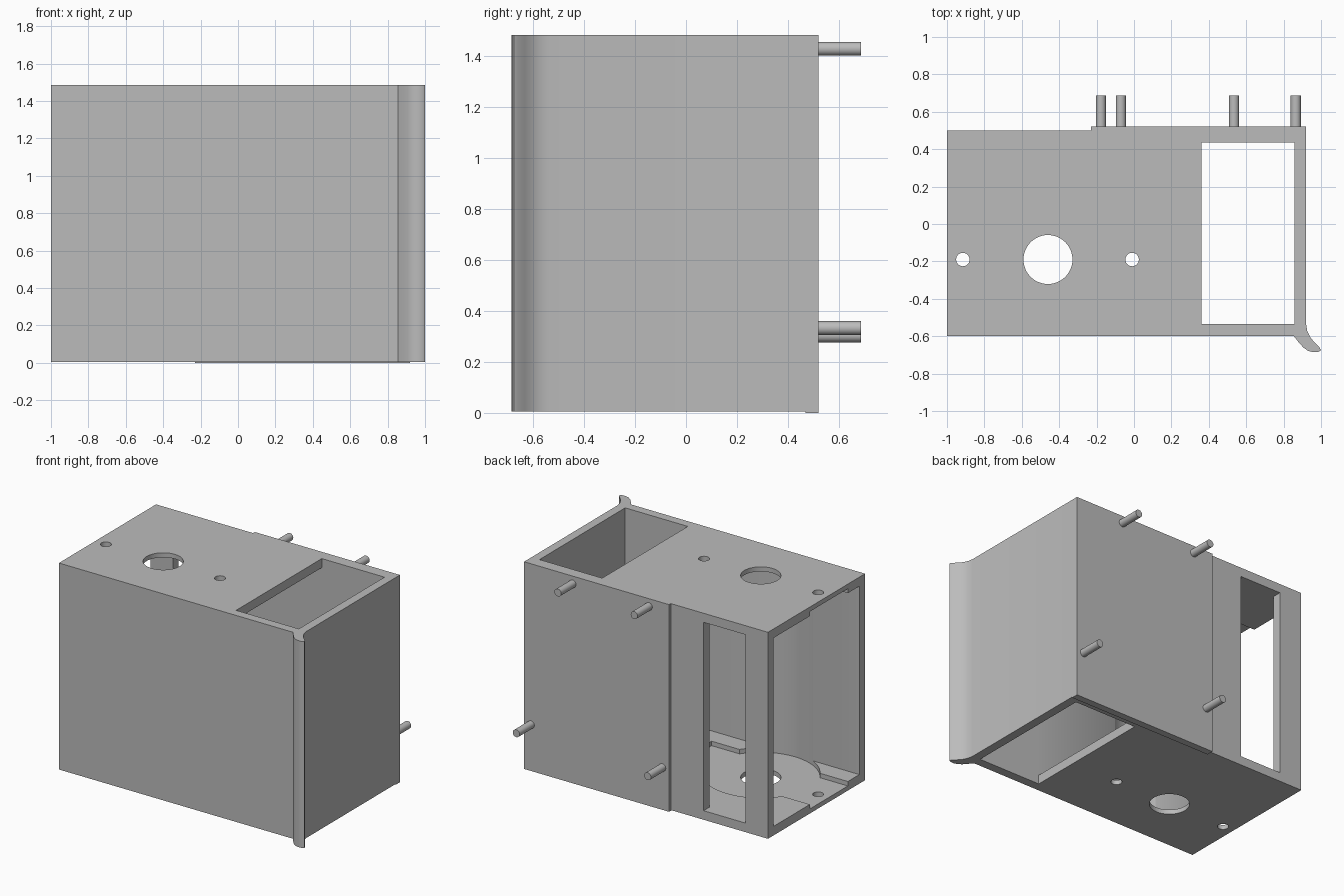
import bpy, bmesh, math
from mathutils import Matrix, Vector

cube = bpy.data.objects.get("Cube")
if cube:
    bpy.data.objects.remove(cube, do_unlink=True)

grey = bpy.data.materials.new("plain_grey")
grey.use_nodes = True
GREY = (0.5, 0.5, 0.5, 1)
grey.diffuse_color = GREY
grey.node_tree.nodes["Principled BSDF"].inputs["Base Color"].default_value = GREY

TOP = 1.485
BOTTOM = 0.005
AXIS = Vector((-0.46, -0.19))      # centre of the round mount


def finish(name, bm):
    bmesh.ops.recalc_face_normals(bm, faces=bm.faces)
    mesh = bpy.data.meshes.new(name)
    bm.to_mesh(mesh)
    bm.free()
    mesh.materials.append(grey)
    obj = bpy.data.objects.new(name, mesh)
    bpy.context.collection.objects.link(obj)
    return obj


def prism(name, outline, z0, z1):
    bm = bmesh.new()
    face = bm.faces.new([bm.verts.new((x, y, z0)) for x, y in outline])
    grown = bmesh.ops.extrude_face_region(bm, geom=[face])
    verts = [v for v in grown["geom"] if isinstance(v, bmesh.types.BMVert)]
    bmesh.ops.translate(bm, verts=verts, vec=(0, 0, z1 - z0))
    return finish(name, bm)


def box(name, x0, x1, y0, y1, z0, z1):
    return prism(name, [(x0, y0), (x1, y0), (x1, y1), (x0, y1)], z0, z1)


def disc(name, x, y, r, z0, z1, n=48):
    turn = math.tau / n
    ring = [(x + r * math.cos(i * turn), y + r * math.sin(i * turn)) for i in range(n)]
    return prism(name, ring, z0, z1)


def combine(target, tool, operation="DIFFERENCE"):
    mod = target.modifiers.new("combine", "BOOLEAN")
    mod.operation = operation
    mod.solver = "EXACT"
    mod.object = tool
    graph = bpy.context.evaluated_depsgraph_get()
    mesh = bpy.data.meshes.new_from_object(target.evaluated_get(graph))
    target.modifiers.clear()
    target.data = mesh
    bpy.data.objects.remove(tool, do_unlink=True)


def smooth(obj):
    bpy.ops.object.select_all(action="DESELECT")
    obj.select_set(True)
    bpy.context.view_layer.objects.active = obj
    bpy.ops.object.shade_smooth_by_angle(angle=math.radians(30))


# Housing outline with the flared lip at the front corner
outline = [(-1, -0.6), (0.855, -0.6), (0.88, -0.632), (0.905, -0.66),
           (0.93, -0.678), (0.955, -0.685), (0.985, -0.684), (1, -0.675),
           (0.992, -0.66), (0.965, -0.633), (0.942, -0.605), (0.926, -0.572),
           (0.92, -0.535), (0.92, 0.5), (-1, 0.5)]
housing = prism("housing", outline, BOTTOM, TOP)

# Raised panel on the back
combine(housing, box("panel", -0.23, 0.92, 0.47, 0.52, 0, TOP), "UNION")

# Hollow interior, open at one end, and the shaft through top and bottom
FRONT, BACK = -0.535, 0.435
combine(housing, box("cavity", -1.2, 0.857, FRONT, BACK, 0.07, 1.42))
combine(housing, box("shaft", 0.36, 0.857, FRONT, BACK, -0.2, 1.7))

# Round seat and slotted channel sunk in floor and ceiling
combine(housing, disc("seat", *AXIS, 0.385, 0.038, 1.452, 96))
combine(housing, box("channel", -1.2, 0.08, -0.405, 0.025, 0.038, 1.452))

# Centre hole and two screw holes
for x, r in ((AXIS.x, 0.131), (-0.915, 0.036), (-0.01, 0.036)):
    combine(housing, disc("hole", x, AXIS.y, r, -0.2, 1.7))

# Tall window in the back wall
combine(housing, box("window", -0.82, -0.49, 0.3, 0.7, 0.07, 1.42))
smooth(housing)

# Locating pins on the back
pins = ((-0.07, 1.43), (0.535, 1.43), (0.865, 0.333), (-0.177, 0.304))
for i, (x, z) in enumerate(pins):
    bm = bmesh.new()
    spin = Matrix.Translation((x, 0.6, z)) @ Matrix.Rotation(math.pi / 2, 4, "X")
    bmesh.ops.create_cone(bm, cap_ends=True, segments=32, radius1=0.027,
                          radius2=0.027, depth=0.175, matrix=spin)
    smooth(finish(f"back_pin_{i + 1}", bm))
